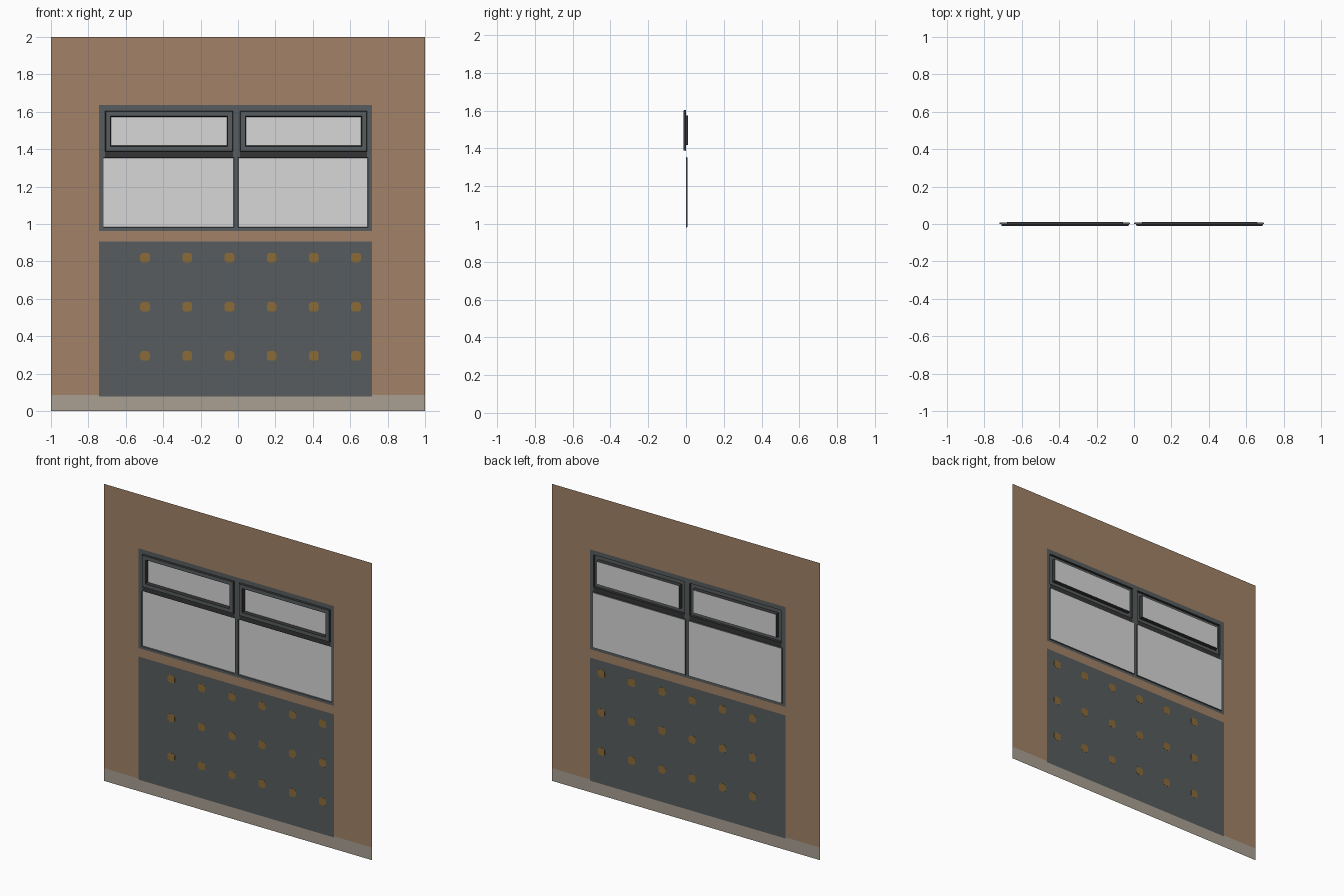
import bpy, math

if "Cube" in bpy.data.objects:
    bpy.data.objects.remove(bpy.data.objects["Cube"])


def material(name, rgb):
    m = bpy.data.materials.new(name)
    m.diffuse_color = (*rgb, 1)
    m.use_nodes = True
    m.node_tree.nodes["Principled BSDF"].inputs["Base Color"].default_value = m.diffuse_color
    return m


WALL = material("wall_brown", (0.36, 0.225, 0.14))
SKIRT = material("skirting_grey", (0.40, 0.35, 0.29))
SLATE = material("frame_slate", (0.095, 0.108, 0.112))
DOT = material("dot_ochre", (0.26, 0.145, 0.04))
PANE = material("pane_light_grey", (0.68, 0.68, 0.68))
SHADE = material("shadow_gap_dark", (0.035, 0.035, 0.037))


def add_object(name, verts, faces, mats, idx):
    me = bpy.data.meshes.new(name)
    me.from_pydata(verts, [], faces)
    for m in mats:
        me.materials.append(m)
    for p, i in zip(me.polygons, idx):
        p.material_index = i
    ob = bpy.data.objects.new(name, me)
    bpy.context.collection.objects.link(ob)
    return ob


def inside(x, z, r):
    return r[0] < x < r[1] and r[2] < z < r[3]


# Rectangles: x0, x1, z0, z1
FRAME = (-0.743, 0.717, 0.963, 1.635)
PANEL = (-0.743, 0.717, 0.077, 0.906)
LOWER = [(-0.72, -0.021, 0.981, 1.355), (0.0, 0.695, 0.981, 1.355)]
UPPER = [(-0.71, -0.027, 1.387, 1.605), (0.011, 0.69, 1.387, 1.605)]
GAPS = [(-0.71, -0.027, 1.355, 1.387), (0.011, 0.69, 1.355, 1.387)]


# Wall: one sheet cut along every rectangle edge, windows left open
def build_wall():
    rects = [FRAME, PANEL] + LOWER + UPPER + GAPS
    xs = sorted({-1, 1} | {v for r in rects for v in r[:2]})
    zs = sorted({0, 0.085, 2} | {v for r in rects for v in r[2:]})
    n = len(xs)
    verts = [(x, 0, z) for z in zs for x in xs]
    faces, idx = [], []
    for j in range(len(zs) - 1):
        for i in range(n - 1):
            x, z = (xs[i] + xs[i + 1]) / 2, (zs[j] + zs[j + 1]) / 2
            if any(inside(x, z, r) for r in LOWER + UPPER):
                continue
            m = 1 if z < 0.085 else 0
            if inside(x, z, FRAME) or inside(x, z, PANEL):
                m = 2
            if any(inside(x, z, r) for r in GAPS):
                m = 3
            a = j * n + i
            faces.append((a, a + 1, a + n + 1, a + n))
            idx.append(m)
    add_object("wall", verts, faces, [WALL, SKIRT, SLATE, SHADE], idx)


# Window: nested rectangles (inset, depth) joined in steps, closed by the pane
def window(name, r, steps, mats, ring_idx):
    verts, faces, idx = [], [], []
    for d, y in steps:
        x0, x1, z0, z1 = r[0] + d, r[1] - d, r[2] + d, r[3] - d
        verts += [(x0, y, z0), (x1, y, z0), (x1, y, z1), (x0, y, z1)]
    for k in range(len(steps) - 1):
        for i in range(4):
            a, b = 4 * k + i, 4 * k + (i + 1) % 4
            faces.append((a, b, b + 4, a + 4))
            idx.append(ring_idx[k])
    last = 4 * (len(steps) - 1)
    faces.append((last, last + 1, last + 2, last + 3))
    idx.append(1)
    add_object(name, verts, faces, mats, idx)


build_wall()
for side, lo, up in zip(("left", "right"), LOWER, UPPER):
    window("lower_window_" + side, lo, [(0, 0), (0.002, 0.007)],
           [SLATE, PANE], [0])
    window("upper_sash_" + side, up,
           [(0, 0), (0.003, -0.012), (0.028, -0.012), (0.032, 0.011)],
           [SLATE, PANE, SHADE], [2, 0, 2])

# Panel dots: thin octagonal plates showing on both sides of the sheet
for row, z in enumerate((0.295, 0.557, 0.82)):
    for col in range(6):
        x, s, c, t = -0.497 + 0.2256 * col, 0.026, 0.015, 0.0008
        ring = [(s, -c), (s, c), (c, s), (-c, s), (-s, c), (-s, -c), (-c, -s), (c, -s)]
        verts = [(x + u, y, z + v) for y in (-t, t) for u, v in ring]
        faces = [tuple(range(8)), tuple(range(15, 7, -1))]
        faces += [(i, i + 8, (i + 1) % 8 + 8, (i + 1) % 8) for i in range(8)]
        add_object(f"dot_{row}_{col}", verts, faces, [DOT], [0] * len(faces))
